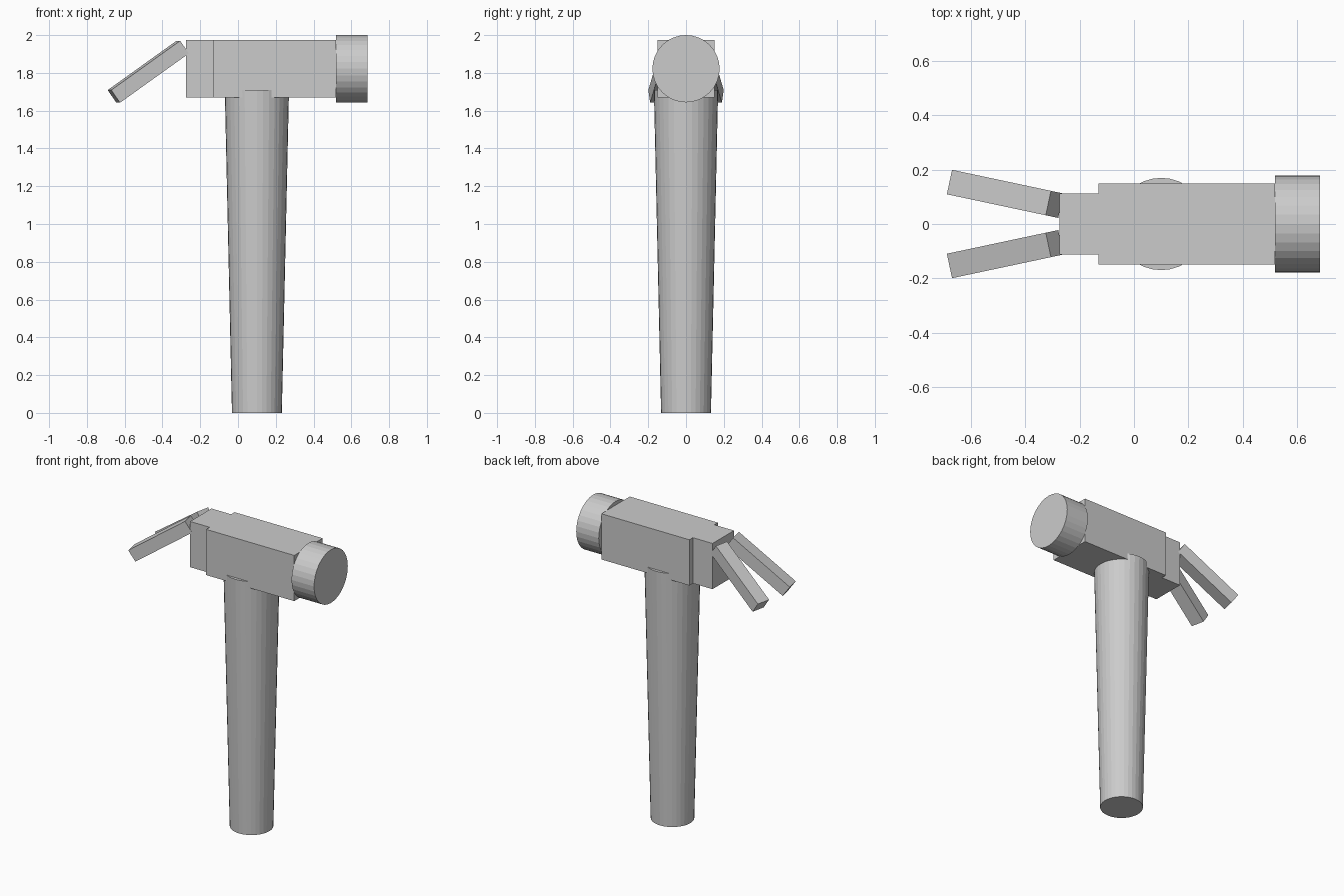
import bpy
from math import radians

# Remove the default cube only
default = bpy.data.objects.get("Cube")
if default:
    bpy.data.objects.remove(default, do_unlink=True)

# Single plain grey material
grey = bpy.data.materials.new("plain_grey")
grey.use_nodes = True
colour = (0.6, 0.6, 0.6, 1.0)
grey.diffuse_color = colour
grey.node_tree.nodes["Principled BSDF"].inputs["Base Color"].default_value = colour


def finish(name):
    obj = bpy.context.object
    obj.name = obj.data.name = name
    obj.data.materials.clear()
    obj.data.materials.append(grey)
    return obj


def box(name, centre, size, rotation=(0, 0, 0)):
    bpy.ops.mesh.primitive_cube_add(size=1, location=centre, rotation=rotation)
    obj = finish(name)
    obj.scale = size
    return obj


def round_part(name, centre, r_start, r_end, length, rotation=(0, 0, 0)):
    bpy.ops.mesh.primitive_cone_add(vertices=32, radius1=r_start, radius2=r_end,
                                    depth=length, location=centre, rotation=rotation)
    return finish(name)


HEAD_Z = 1.822
HEAD_HEIGHT = 0.305

# Tapered handle, its top set slightly into the head
round_part("handle", (0.1, 0, 0.855), 0.132, 0.17, 1.71)

# Head block and narrower neck
box("head_block", (0.195, 0, HEAD_Z), (0.65, 0.3, HEAD_HEIGHT))
box("neck", (-0.2, 0, HEAD_Z), (0.15, 0.226, HEAD_HEIGHT))

# Round striking face
round_part("striking_face", (0.603, 0, HEAD_Z), 0.178, 0.178, 0.166,
           (0, radians(90), 0))

# Pair of splayed claws sloping down
for side, label in ((1, "back"), (-1, "front")):
    box("claw_" + label, (-0.475, side * 0.111, 1.806), (0.455, 0.092, 0.082),
        (0, radians(-35), radians(-12 * side)))
